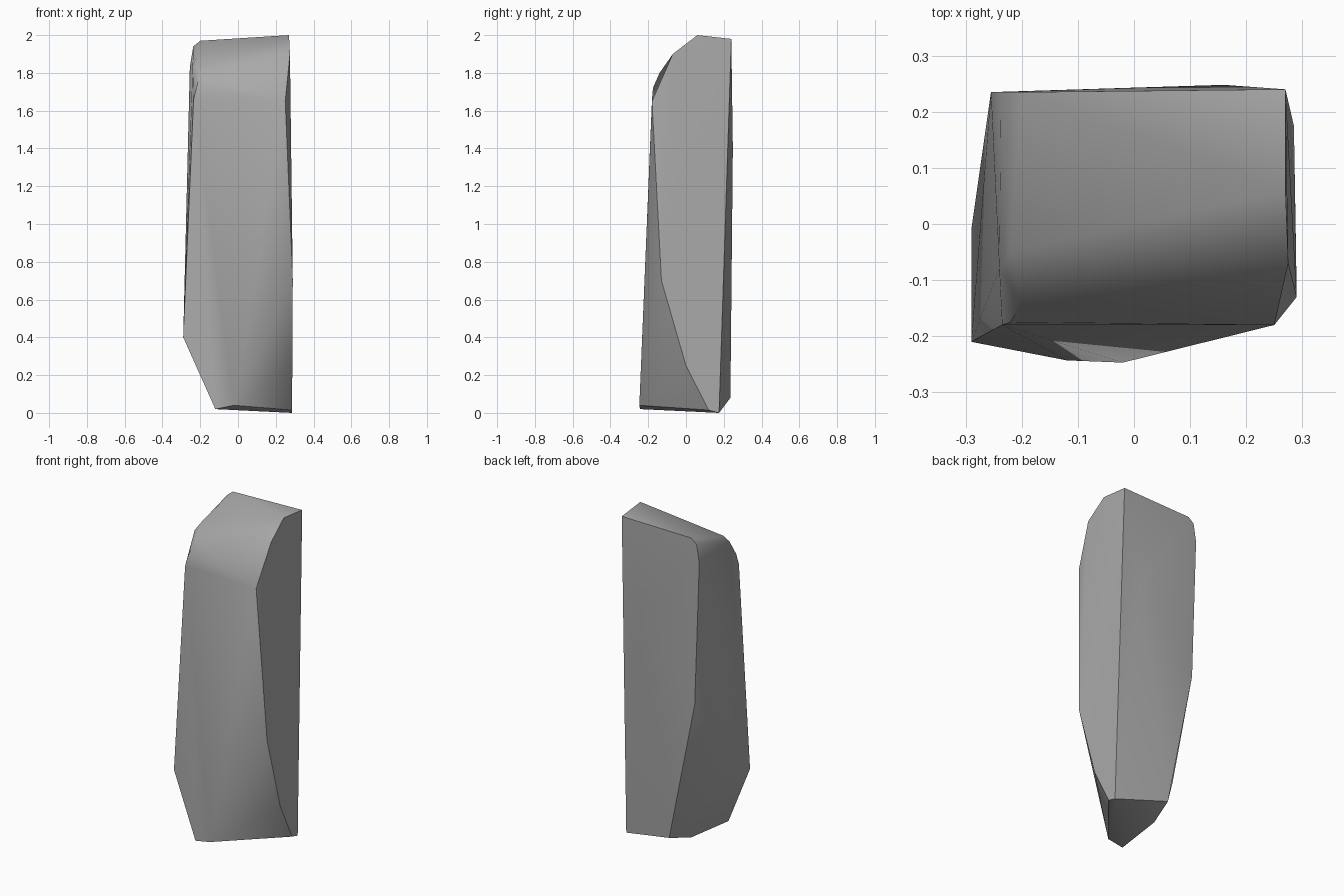
import bpy
import bmesh
import math
from mathutils import Vector

default_cube = bpy.data.objects.get("Cube")
if default_cube:
    bpy.data.objects.remove(default_cube, do_unlink=True)


def flat_material(name, colour):
    material = bpy.data.materials.new(name)
    material.use_nodes = True
    material.diffuse_color = colour
    shader = material.node_tree.nodes["Principled BSDF"]
    shader.inputs["Base Color"].default_value = colour
    return material


def hull_object(name, corner_groups, material):
    """Wrap the corner points of a chipped block in one convex skin."""
    bm = bmesh.new()
    for group in corner_groups:
        for corner in group:
            bm.verts.new(Vector(corner))
    result = bmesh.ops.convex_hull(bm, input=bm.verts)
    unused = {item for item in result["geom_interior"] + result["geom_unused"]
              if isinstance(item, bmesh.types.BMVert)}
    bmesh.ops.delete(bm, geom=list(unused), context="VERTS")
    bmesh.ops.recalc_face_normals(bm, faces=bm.faces)
    mesh = bpy.data.meshes.new(name)
    bm.to_mesh(mesh)
    bm.free()
    mesh.materials.append(material)
    rock = bpy.data.objects.new(name, mesh)
    bpy.context.collection.objects.link(rock)
    return rock


# Sloping crown, rounded toward the front
crown = [
    (.27, .06, 2), (.27, .24, 1.98), (-.2, .235, 1.97),
    (.275, -.07, 1.9), (-.22, -.05, 1.88), (-.2, -.14, 1.8),
    (.25, -.18, 1.65), (-.22, -.175, 1.72), (-.235, -.18, 1.66),
]

# Narrow bevel along the -x edge of the crown
crown_bevel = [
    (-.237, .235, 1.94), (-.255, .235, 1.83), (-.24, -.08, 1.84),
]

# Curved border of the flat +x side
flat_side = [
    (.29, -.13, .7), (.288, 0, .25), (.285, .12, .015), (.285, .175, 0),
]

# Bulging -x side and the back edge that tapers in below it
bulging_side = [
    (-.29, -.21, .4), (-.29, -.01, .4),
    (-.225, .236, .95), (-.16, .225, .6),
]

# Slight swell of the back
back = [(.16, .248, 1.4)]

# Chipped foot
foot = [
    (-.05, .235, .08), (-.085, .075, .03),
    (-.12, -.243, .02), (-.02, -.247, .04),
]

stone = flat_material("grey stone", (.4, .4, .4, 1))
rock = hull_object(
    "rock_pillar",
    [crown, crown_bevel, flat_side, bulging_side, back, foot],
    stone,
)

# Soft shading over the shallow facets, crisp at the main edges
bpy.ops.object.select_all(action="DESELECT")
rock.select_set(True)
bpy.context.view_layer.objects.active = rock
bpy.ops.object.shade_smooth_by_angle(angle=math.radians(30))
